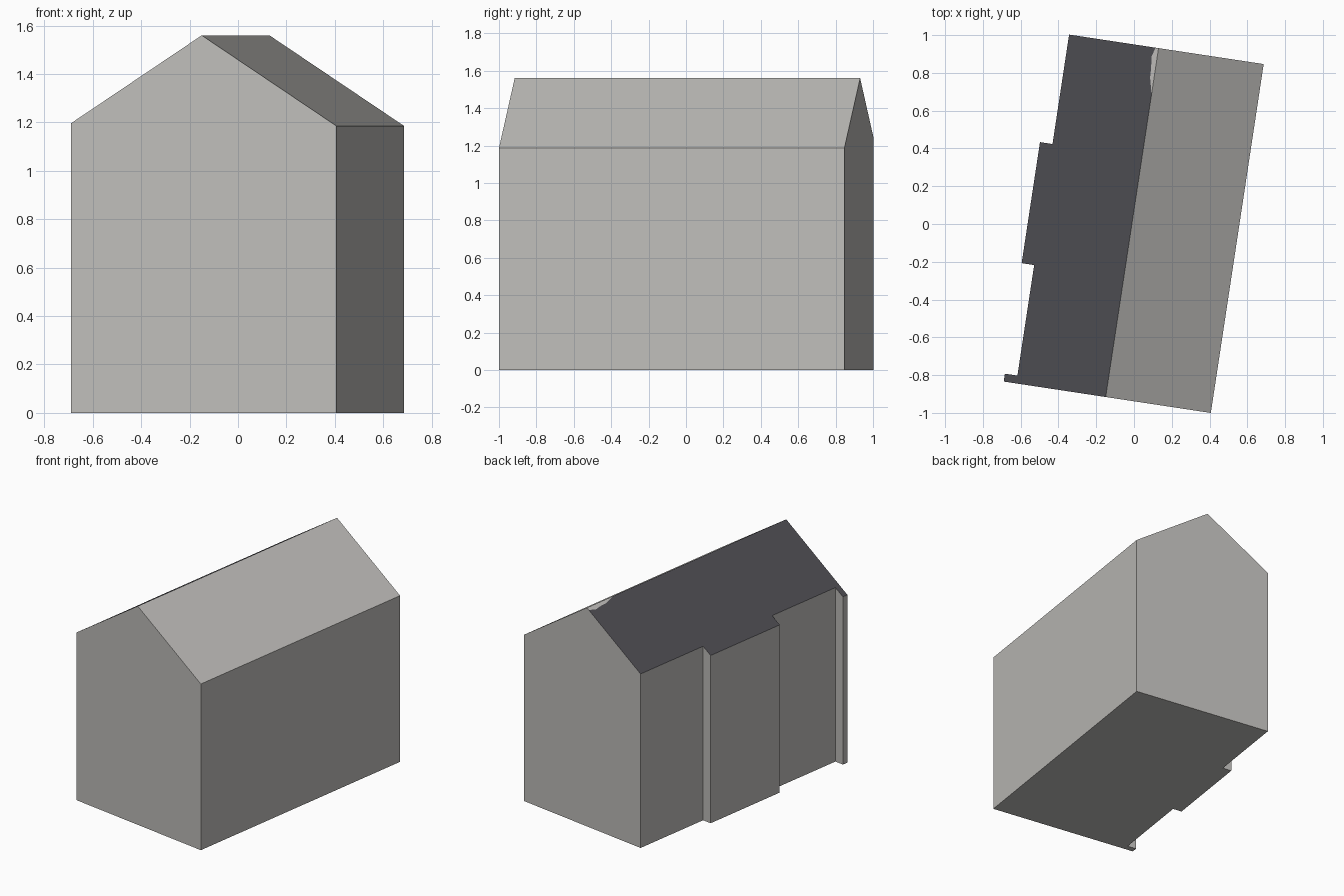
import bpy, bmesh, math
from mathutils import Matrix

if "Cube" in bpy.data.objects:
    bpy.data.objects.remove(bpy.data.objects["Cube"])

RIDGE_S, RIDGE_Z, PITCH = -0.011, 1.56, 0.665      # ridge offset, height, slope
FRONT, BACK, RIGHT = -0.928, 0.94, 0.552
OUT, INN = -0.557, -0.49                           # outer and recessed left wall


def material(name, rgb):
    m = bpy.data.materials.new(name)
    m.diffuse_color = (*rgb, 1)
    m.use_nodes = True
    m.node_tree.nodes["Principled BSDF"].inputs["Base Color"].default_value = m.diffuse_color
    return m


def roof_z(s):
    return RIDGE_Z - PITCH * abs(s - RIDGE_S)


# Footprint pieces, in house axes (across, along)
ridge_front, ridge_back = (RIDGE_S, FRONT), (RIDGE_S, BACK)
right_wall = [(RIGHT, FRONT), (RIGHT, BACK)]
left_wall = [(INN, BACK), (INN, 0.354), (OUT, 0.354), (OUT, -0.294),
             (INN, -0.294), (INN, -0.886), (OUT, -0.886), (OUT, FRONT)]
# Bare patch along the ridge at the back, from ridge to back edge
patch_edge = [(RIDGE_S, 0.69), (-0.020, 0.73), (-0.032, 0.78), (-0.034, 0.83),
              (-0.041, 0.89), (-0.027, BACK)]

bm = bmesh.new()
cache = {}


def vert(p, top):
    key = (p, top)
    if key not in cache:
        cache[key] = bm.verts.new((*p, roof_z(p[0]) if top else 0))
    return cache[key]


def roof(points, mat):
    bm.faces.new([vert(p, True) for p in points]).material_index = mat


# Floor and walls
outline = [ridge_front] + right_wall + [ridge_back, patch_edge[-1]] + left_wall
bm.faces.new([vert(p, False) for p in reversed(outline)])
for a, b in zip(outline, outline[1:] + outline[:1]):
    bm.faces.new([vert(a, False), vert(b, False), vert(b, True), vert(a, True)])

# Roof slopes: plain right side, bare patch, dark left side
roof([ridge_front] + right_wall + [ridge_back, patch_edge[0]], 0)
roof([ridge_back] + patch_edge[::-1], 0)
roof([ridge_front] + patch_edge + left_wall, 1)

# Turn the house slightly on its plot
bmesh.ops.transform(bm, matrix=Matrix.Rotation(-math.atan(0.1515), 4, 'Z'), verts=bm.verts)
bmesh.ops.recalc_face_normals(bm, faces=bm.faces)

mesh = bpy.data.meshes.new("house")
bm.to_mesh(mesh)
bm.free()
mesh.materials.append(material("light grey", (0.52, 0.51, 0.49)))
mesh.materials.append(material("dark slate", (0.075, 0.073, 0.085)))
bpy.context.collection.objects.link(bpy.data.objects.new("house", mesh))
